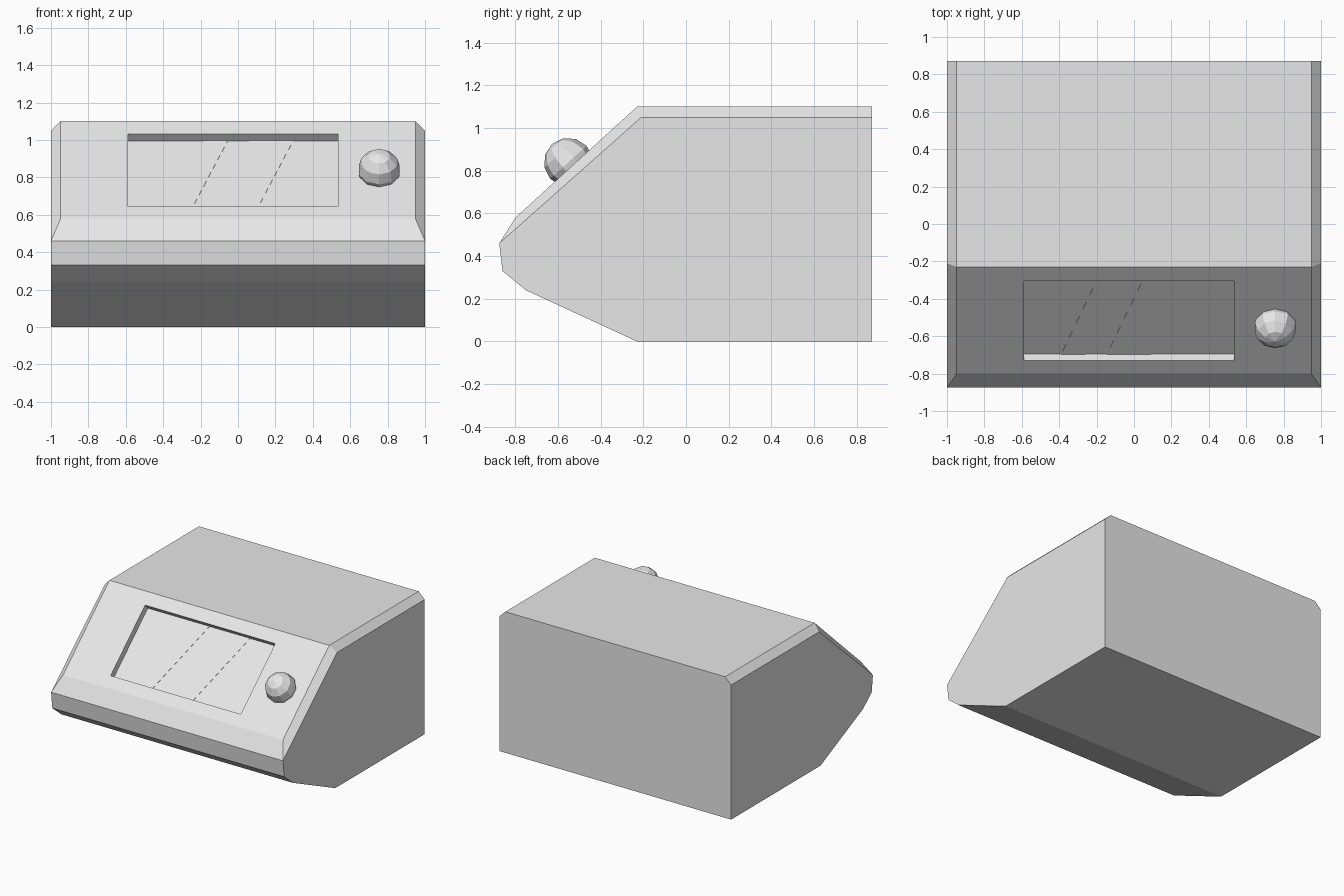
import bpy
import bmesh
import math
from mathutils import Vector, Matrix

cube = bpy.data.objects.get("Cube")
if cube:
    bpy.data.objects.remove(cube, do_unlink=True)

grey = bpy.data.materials.new("light_grey")
grey.use_nodes = True
grey.diffuse_color = (0.8, 0.8, 0.8, 1)
grey.node_tree.nodes["Principled BSDF"].inputs["Base Color"].default_value = (0.8, 0.8, 0.8, 1)


def finish(bm, name):
    bmesh.ops.recalc_face_normals(bm, faces=bm.faces)
    mesh = bpy.data.meshes.new(name)
    bm.to_mesh(mesh)
    bm.free()
    mesh.materials.append(grey)
    obj = bpy.data.objects.new(name, mesh)
    bpy.context.collection.objects.link(obj)
    return obj


# Side outline (y, z) and the narrower ridge above it
outline = [(0.872, 0), (-0.23, 0), (-0.75, 0.24), (-0.86, 0.33),
           (-0.875, 0.46), (-0.21, 1.05), (0.872, 1.05)]
ridge = [(-0.8, 0.58), (-0.23, 1.10), (0.872, 1.10)]

# Sloped panel frame: distance along the slope, and outward normal
foot = Vector((0, *ridge[0]))
along = (Vector((0, *ridge[1])) - foot).normalized()
normal = Vector((0, -along.z, along.y))


def on_slope(x, y, height=0):
    """Point on the sloped panel at x and y, raised along its normal."""
    return foot + along * ((y - foot.y) / along.y) + normal * height + Vector((x, 0, 0))


# Housing: faces between the two mirrored sides
bm = bmesh.new()
outer, inner = [], []
for side in (-1, 1):
    outer.append([bm.verts.new((side, y, z)) for y, z in outline])
    inner.append([bm.verts.new((side * 0.948, y, z)) for y, z in ridge])


def span(a, b):
    """Quad across the width between two left/right vertex pairs."""
    return bm.faces.new((a[0], a[1], b[1], b[0]))


def pair(loops, i):
    return loops[0][i], loops[1][i]


for i in range(4):
    span(pair(outer, i), pair(outer, i + 1))
span(pair(outer, 4), pair(inner, 0))
panel = span(pair(inner, 0), pair(inner, 1))
span(pair(inner, 1), pair(inner, 2))
for o, r in zip(outer, inner):
    bm.faces.new(o)
    bm.faces.new((o[4], r[0], r[1], o[5]))
    bm.faces.new((o[5], r[1], r[2], o[6]))
bm.faces.new((outer[0][0], outer[0][6], inner[0][2],
              inner[1][2], outer[1][6], outer[1][0]))
bmesh.ops.recalc_face_normals(bm, faces=bm.faces)

# Screen recess: inset the panel, place its corners, push it inwards
DEPTH = 0.05
LEFT, RIGHT, LOW, HIGH = 0.535, -0.588, -0.73, -0.305
bmesh.ops.inset_individual(bm, faces=[panel], thickness=0.1)
middle = panel.calc_center_median()
for v in panel.verts:
    v.co = on_slope(LEFT if v.co.x > middle.x else RIGHT,
                    HIGH if v.co.y > middle.y else LOW)
floor = bmesh.ops.extrude_discrete_faces(bm, faces=[panel])["faces"][0]
bmesh.ops.translate(bm, verts=floor.verts, vec=-normal * DEPTH)
finish(bm, "housing")

# Slanted glare strips lying on the screen
shift = -normal.y * DEPTH
for name, x0, x1 in (("narrow_glare", -0.39, -0.26), ("wide_glare", -0.145, 0.09)):
    bm = bmesh.new()
    low = foot + along * ((LOW - foot.y) / along.y)
    corners = [(x0, LOW), (x1, LOW), (x1 + 0.205, HIGH), (x0 + 0.205, HIGH)]
    base = [bm.verts.new(on_slope(x, y, -DEPTH)) for x, y in corners]
    top = [bm.verts.new(on_slope(x, y, 0.002 - DEPTH)) for x, y in corners]
    bm.faces.new(base)
    bm.faces.new(top)
    for i in range(4):
        j = (i + 1) % 4
        bm.faces.new((base[i], base[j], top[j], top[i]))
    finish(bm, name)

# Faceted round knob, its axis square to the sloped panel
bm = bmesh.new()
bmesh.ops.create_uvsphere(bm, u_segments=10, v_segments=6, radius=0.115)
tilt = Vector((0, 0, 1)).rotation_difference(normal).to_matrix().to_4x4()
place = Matrix.Translation(on_slope(0.755, -0.535, 0.024))
bmesh.ops.transform(bm, matrix=place @ tilt, verts=bm.verts)
finish(bm, "knob")
